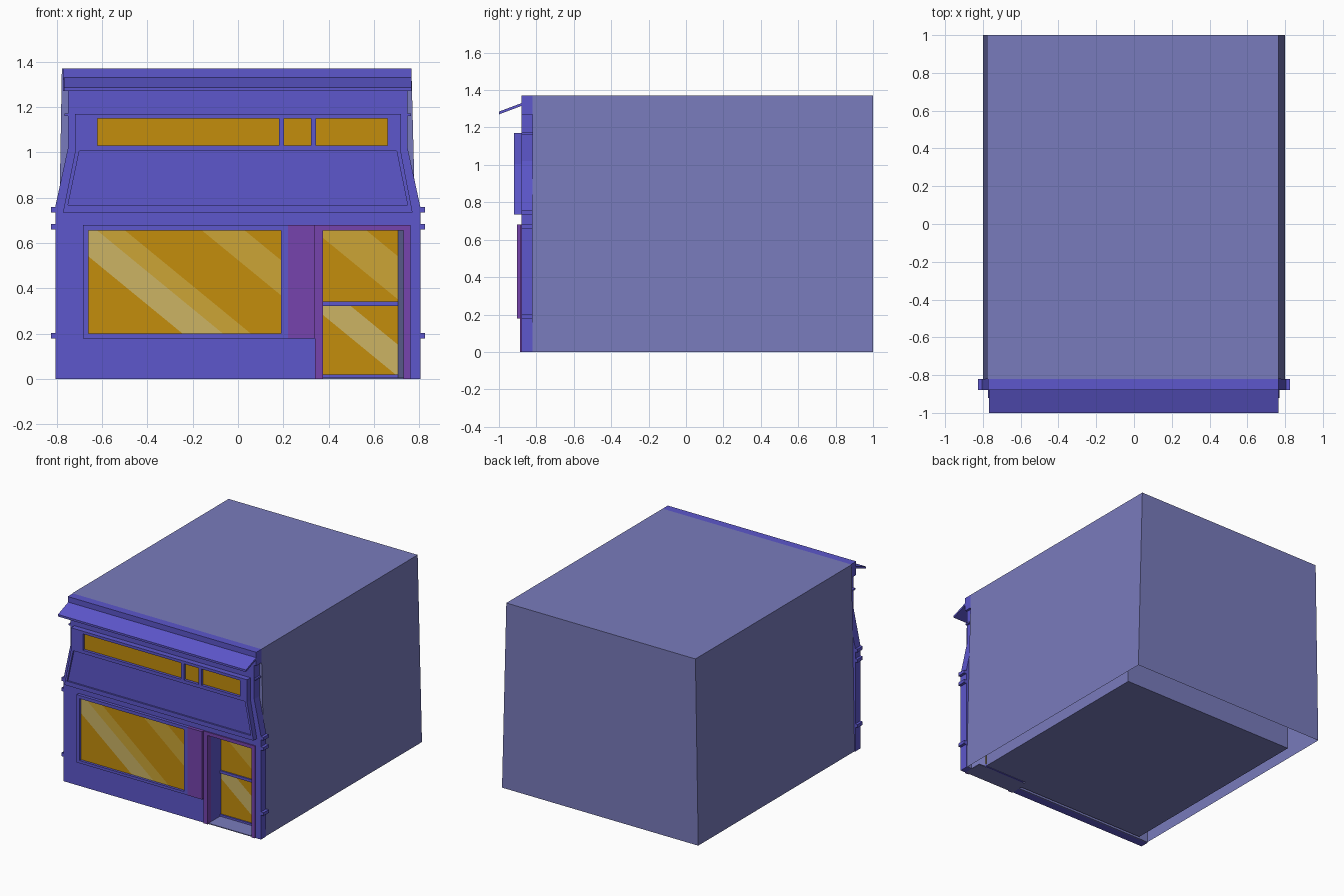
import bpy, bmesh, math
from mathutils import Vector

if "Cube" in bpy.data.objects:
    bpy.data.objects.remove(bpy.data.objects["Cube"])


def mat(name, r, g, b):
    lin = [((c / 255 + 0.055) / 1.055) ** 2.4 for c in (r, g, b)]
    m = bpy.data.materials.new(name)
    m.diffuse_color = (*lin, 1)
    m.use_nodes = True
    m.node_tree.nodes["Principled BSDF"].inputs["Base Color"].default_value = m.diffuse_color
    return m


BLUE = mat("facade_blue", 93, 87, 204)
GREY = mat("wall_grey_blue", 121, 123, 188)
PURPLE = mat("trim_purple", 118, 68, 174)
AMBER = mat("glass_amber", 196, 141, 12)
LIGHT = mat("glass_light", 204, 165, 54)
PALE = mat("glass_pale", 204, 180, 100)


def finish(name, bm, *mats):
    me = bpy.data.meshes.new(name)
    bm.to_mesh(me)
    bm.free()
    ob = bpy.data.objects.new(name, me)
    bpy.context.collection.objects.link(ob)
    for m in mats:
        me.materials.append(m)
    return ob


def box(name, x, y, z, m):
    bm = bmesh.new()
    bmesh.ops.create_cube(bm, size=1)
    for v in bm.verts:
        v.co = [a + (b - a) * (c + 0.5) for (a, b), c in zip((x, y, z), v.co)]
    return finish(name, bm, m)


def rect(x0, x1, z0, z1):
    return [(x0, z0), (x1, z0), (x1, z1), (x0, z1)]


def panel(name, loops, y0, y1, m):
    """Front-facing slab: first loop is the outline, the others are holes."""
    cu = bpy.data.curves.new(name, 'CURVE')
    cu.dimensions, cu.fill_mode = '2D', 'BOTH'
    cu.extrude = (y1 - y0) / 2
    for loop in loops:
        sp = cu.splines.new('POLY')
        sp.points.add(len(loop) - 1)
        for p, (x, z) in zip(sp.points, loop):
            p.co = (x, z, 0, 1)
        sp.use_cyclic_u = True
    tmp = bpy.data.objects.new(name + "_curve", cu)
    bpy.context.collection.objects.link(tmp)
    bpy.context.view_layer.update()
    me = bpy.data.meshes.new_from_object(tmp.evaluated_get(bpy.context.evaluated_depsgraph_get()))
    bpy.data.objects.remove(tmp)
    bm = bmesh.new()
    bm.from_mesh(me)
    bmesh.ops.remove_doubles(bm, verts=bm.verts, dist=1e-5)
    for v in bm.verts:
        x, z, d = v.co
        v.co = (x, (y0 + y1) / 2 - d, z)
    bmesh.ops.recalc_face_normals(bm, faces=bm.faces)
    for f in bm.faces:
        f.material_index = 0
        f.smooth = False
    return finish(name, bm, m)


def glass(name, x0, x1, z0, z1, y, streaks=()):
    """Pane cut along diagonals; streaks = (low, high, material index)."""
    bm = bmesh.new()
    bm.faces.new([bm.verts.new((x, y, z)) for x, z in rect(x0, x1, z0, z1)])
    for c in sorted({v for s in streaks for v in s[:2]}):
        bmesh.ops.bisect_plane(bm, geom=bm.verts[:] + bm.edges[:] + bm.faces[:],
                               plane_co=(0, 0, c), plane_no=Vector((0.82, 0, 1)).normalized())
    for f in bm.faces:
        p = f.calc_center_median()
        for lo, hi, i in streaks:
            if lo < p.z + 0.82 * p.x < hi:
                f.material_index = i
    return finish(name, bm, AMBER, LIGHT, PALE)


def sheet(name, faces, m):
    bm = bmesh.new()
    for f in faces:
        bm.faces.new([bm.verts.new(p) for p in f])
    bmesh.ops.remove_doubles(bm, verts=bm.verts, dist=1e-5)
    return finish(name, bm, m)


# building shell: slightly tapered, open below
F, B, H = -0.82, 1.0, 1.37
prof = [(0.80, 0), (0.765, H), (-0.777, H), (-0.80, 0)]
walls = [[(a[0], F, a[1]), (a[0], B, a[1]), (b[0], B, b[1]), (b[0], F, b[1])]
         for a, b in zip(prof, prof[1:])]
walls.append([(x, B, z) for x, z in prof[::-1]])
sheet("building_shell", walls, GREY)
panel("building_front", [prof[::-1][:2] + [(0.765, H), (0.80, 0), (0.76, 0), (0.76, 0.67),
                                           (0.34, 0.67), (0.34, 0)]], F, F + 0.01, GREY)

# floor block inside the shell, notched behind the door
bm = bmesh.new()
plan = [(-0.71, -0.79), (0.36, -0.79), (0.36, -0.72), (0.71, -0.72), (0.71, 0.785), (-0.71, 0.785)]
base = bm.faces.new([bm.verts.new((x, y, 0)) for x, y in plan])
ext = bmesh.ops.extrude_face_region(bm, geom=[base], use_keep_orig=True)
for v in ext["geom"]:
    if isinstance(v, bmesh.types.BMVert):
        v.co.z = 1.2
bmesh.ops.recalc_face_normals(bm, faces=bm.faces)
finish("inner_block", bm, GREY)

# facade wall with door notch
D = -0.88
panel("facade_wall", [[(-0.806, 0), (0.34, 0), (0.34, 0.67), (0.76, 0.67), (0.76, 0), (0.804, 0),
                       (0.804, 0.76), (0.748, 1.02), (0.748, 1.28), (-0.75, 1.28),
                       (-0.75, 1.02), (-0.806, 0.76)]], D, F, BLUE)
box("top_beam", (-0.772, 0.765), (D, F), (1.27, H), BLUE)
box("upper_ledge", (-0.765, 0.762), (D + 0.001, F), (1.16, 1.172), BLUE)

# small ledge ends on both sides
for i, z in enumerate((0.18, 0.66, 0.735)):
    for side, s in (("left", -1), ("right", 1)):
        box(f"ledge_end_{side}_{i}", sorted((s * 0.79, s * 0.825)), (D, F), (z, z + 0.024), BLUE)

# sloping canopy board
bm = bmesh.new()
ends = [[bm.verts.new((x, y, z)) for y, z in
         ((-1.0, 1.27), (D, 1.315), (D, 1.33), (-1.0, 1.285))] for x in (-0.768, 0.765)]
bm.faces.new(ends[0])
bm.faces.new(ends[1][::-1])
for i in range(4):
    j = (i + 1) % 4
    bm.faces.new((ends[0][i], ends[1][i], ends[1][j], ends[0][j]))
bmesh.ops.recalc_face_normals(bm, faces=bm.faces)
finish("canopy", bm, BLUE)

# sign frame with upper windows
upper = [(-0.62, 0.18), (0.202, 0.322), (0.345, 0.66)]
sign = [(-0.75, 0.767), (0.748, 0.767), (0.70, 1.005), (-0.70, 1.005)]
panel("sign_frame", [[(-0.772, 0.735), (0.77, 0.735), (0.718, 1.005), (0.718, 1.17),
                      (-0.718, 1.17), (-0.718, 1.005)], sign]
      + [rect(a, b, 1.03, 1.15) for a, b in upper], -0.92, D, BLUE)
panel("sign_board", [sign], -0.908, D, BLUE)
for i, (a, b) in enumerate(upper):
    glass(f"upper_window_{i}", a, b, 1.03, 1.15, -0.9)

# shop window
panel("window_frame", [rect(-0.684, 0.22, 0.18, 0.68), rect(-0.66, 0.19, 0.2, 0.656)], -0.903, D, BLUE)
glass("window_glass", -0.66, 0.19, 0.2, 0.656, -0.885,
      ((0.0, 0.146, 2), (0.146, 0.247, 1), (0.525, 0.68, 1)))

# purple pier and door frame
box("pier_panel", (0.22, 0.34), (-0.904, D), (0.18, 0.68), PURPLE)
panel("door_frame", [[(0.34, 0), (0.375, 0), (0.375, 0.655), (0.73, 0.655), (0.73, 0),
                      (0.76, 0), (0.76, 0.68), (0.34, 0.68)]], -0.888, -0.85, PURPLE)

# door recess: left reveal, splayed right reveal, ceiling and floor
G = -0.735
sheet("door_reveal_left", [[(0.375, -0.85, 0), (0.375, G, 0), (0.375, G, 0.655), (0.375, -0.85, 0.655)]], BLUE)
sheet("door_reveal_right", [
    [(0.73, -0.85, 0), (0.73, -0.85, 0.655), (0.705, G, 0.655), (0.705, G, 0)],
    [(0.375, -0.85, 0.655), (0.375, G, 0.655), (0.705, G, 0.655), (0.73, -0.85, 0.655)]], GREY)
box("door_floor", (0.34, 0.76), (D, G), (0, 0.006), GREY)

# door leaf
glass("door_glass_top", 0.375, 0.705, 0.343, 0.655, G, ((0.93, 1.04, 1), (1.04, 1.12, 1)))
glass("door_glass_bottom", 0.375, 0.705, 0.02, 0.323, G, ((0.59, 0.73, 2),))
box("door_mid_rail", (0.375, 0.705), (G - 0.01, G + 0.01), (0.323, 0.343), BLUE)
box("door_bottom_rail", (0.375, 0.705), (G - 0.01, G + 0.01), (0, 0.02), BLUE)
